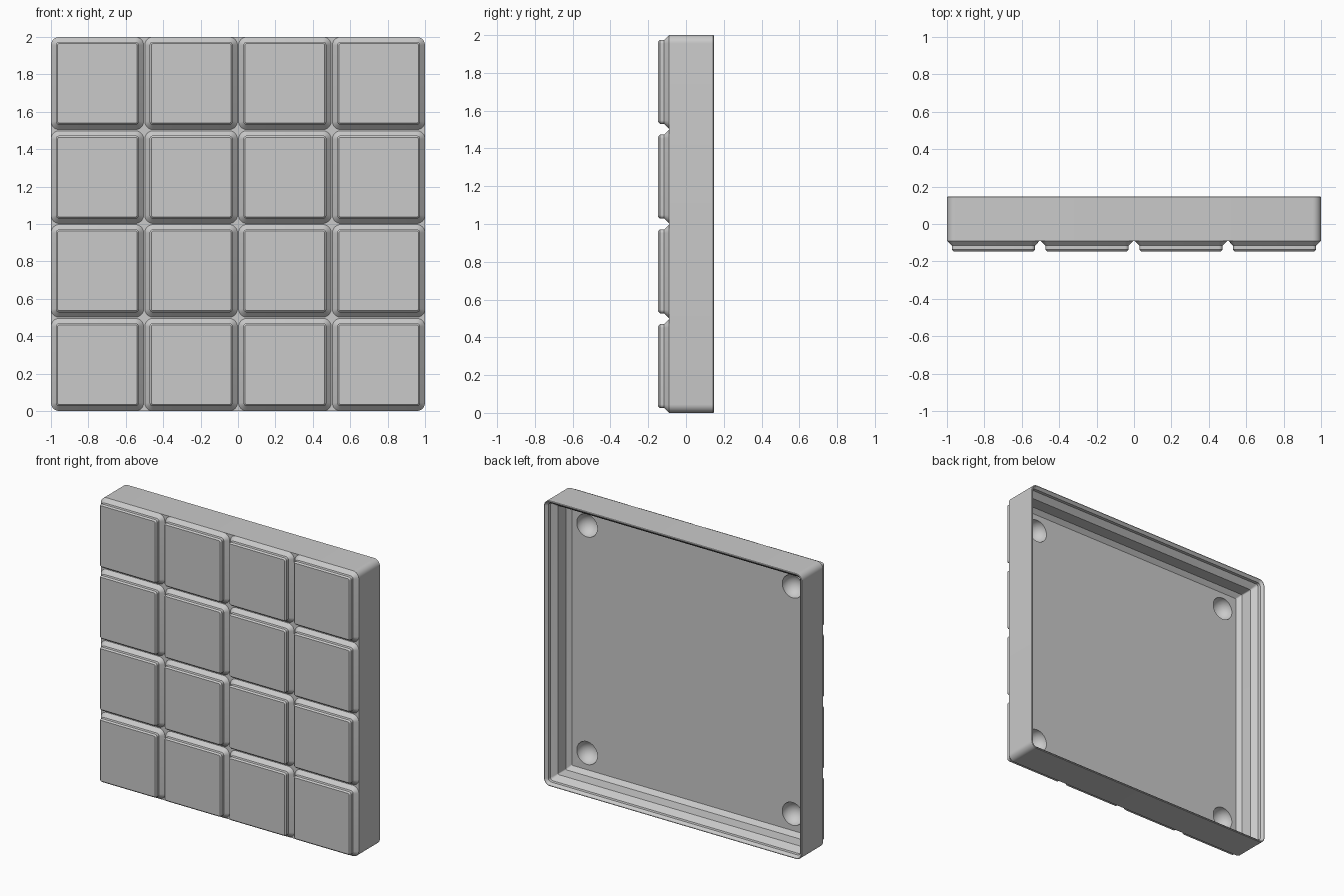
import bpy, bmesh, math
from mathutils import Matrix

cube = bpy.data.objects.get("Cube")
if cube:
    bpy.data.objects.remove(cube, do_unlink=True)

# Material
grey = bpy.data.materials.new("plain grey")
grey.use_nodes = True
colour = (0.59, 0.59, 0.59, 1)
grey.diffuse_color = colour
grey.node_tree.nodes["Principled BSDF"].inputs["Base Color"].default_value = colour

FRONT, BACK = -0.147, 0.147
SHOULDER = FRONT + 0.057
FLOOR = -0.042
PITCH = 0.5015
PAD_HALF = 0.2478
CORNER = 0.045


def rounded_square(bm, half, radius, y, cx, cz, steps=8):
    """Ring of vertices in an xz plane."""
    ring = []
    for quarter in range(4):
        mid = math.radians(45 + 90 * quarter)
        px = math.copysign(half - radius, math.cos(mid))
        pz = math.copysign(half - radius, math.sin(mid))
        for i in range(steps + 1):
            a = math.radians(90 * quarter + 90 * i / steps)
            ring.append(bm.verts.new((cx + px + radius * math.cos(a), y,
                                      cz + pz + radius * math.sin(a))))
    return ring


def loft(name, half, profile, cx=0, cz=1):
    """Closed solid through rounded squares given as (inset, y)."""
    bm = bmesh.new()
    rings = [rounded_square(bm, half - inset, max(CORNER - inset, 0.008), y, cx, cz)
             for inset, y in profile]
    for a, b in zip(rings, rings[1:]):
        for i in range(len(a)):
            j = (i + 1) % len(a)
            bm.faces.new((a[i], a[j], b[j], b[i]))
    bm.faces.new(rings[0])
    bm.faces.new(rings[-1])
    bmesh.ops.recalc_face_normals(bm, faces=bm.faces)
    mesh = bpy.data.meshes.new(name)
    bm.to_mesh(mesh)
    bm.free()
    obj = bpy.data.objects.new(name, mesh)
    bpy.context.collection.objects.link(obj)
    mesh.materials.append(grey)
    return obj


def select(obj):
    bpy.ops.object.select_all(action='DESELECT')
    obj.select_set(True)
    bpy.context.view_layer.objects.active = obj


# Tray: outer wall, rim, stepped lip, sloped ledge, inner wall, floor chamfer
tray = loft("tray", 1.0, [
    (0, SHOULDER), (0, BACK - 0.003), (0.003, BACK), (0.006, BACK),
    (0.023, BACK - 0.017), (0.023, BACK - 0.039), (0.031, BACK - 0.047),
    (0.058, BACK - 0.074), (0.058, FLOOR + 0.028), (0.086, FLOOR)])

# Stepped feet on the front, four by four
feet = []
for row in range(4):
    for col in range(4):
        foot = loft(f"foot_{row + 1}_{col + 1}", PAD_HALF, [
            (0.035, FRONT), (0.0257, FRONT + 0.0095),
            (0.0257, FRONT + 0.031), (0, SHOULDER)],
            (col - 1.5) * PITCH, 1 + (row - 1.5) * PITCH)
        feet.append((row, col, foot))

# Round dimples in the corners of the floor
bm = bmesh.new()
for sx in (-1, 1):
    for sz in (-1, 1):
        bmesh.ops.create_uvsphere(
            bm, u_segments=32, v_segments=17, radius=0.08,
            matrix=Matrix.Translation((sx * 0.797, FLOOR, 1 + sz * 0.797)))
mesh = bpy.data.meshes.new("dimple_cutter")
bm.to_mesh(mesh)
bm.free()
mesh.materials.append(grey)
cutter = bpy.data.objects.new("dimple_cutter", mesh)
cutter.hide_render = True
bpy.context.collection.objects.link(cutter)

corner_feet = [f for r, c, f in feet if r in (0, 3) and c in (0, 3)]
for obj in [tray] + corner_feet:
    cut = obj.modifiers.new("dimples", 'BOOLEAN')
    cut.operation = 'DIFFERENCE'
    cut.solver = 'EXACT'
    cut.object = cutter
    select(obj)
    bpy.ops.object.modifier_apply(modifier=cut.name)
bpy.data.objects.remove(cutter, do_unlink=True)

# Smooth rounded corners, keep the steps crisp
for obj in [tray] + [f for r, c, f in feet]:
    select(obj)
    bpy.ops.object.shade_smooth_by_angle(angle=math.radians(30))
